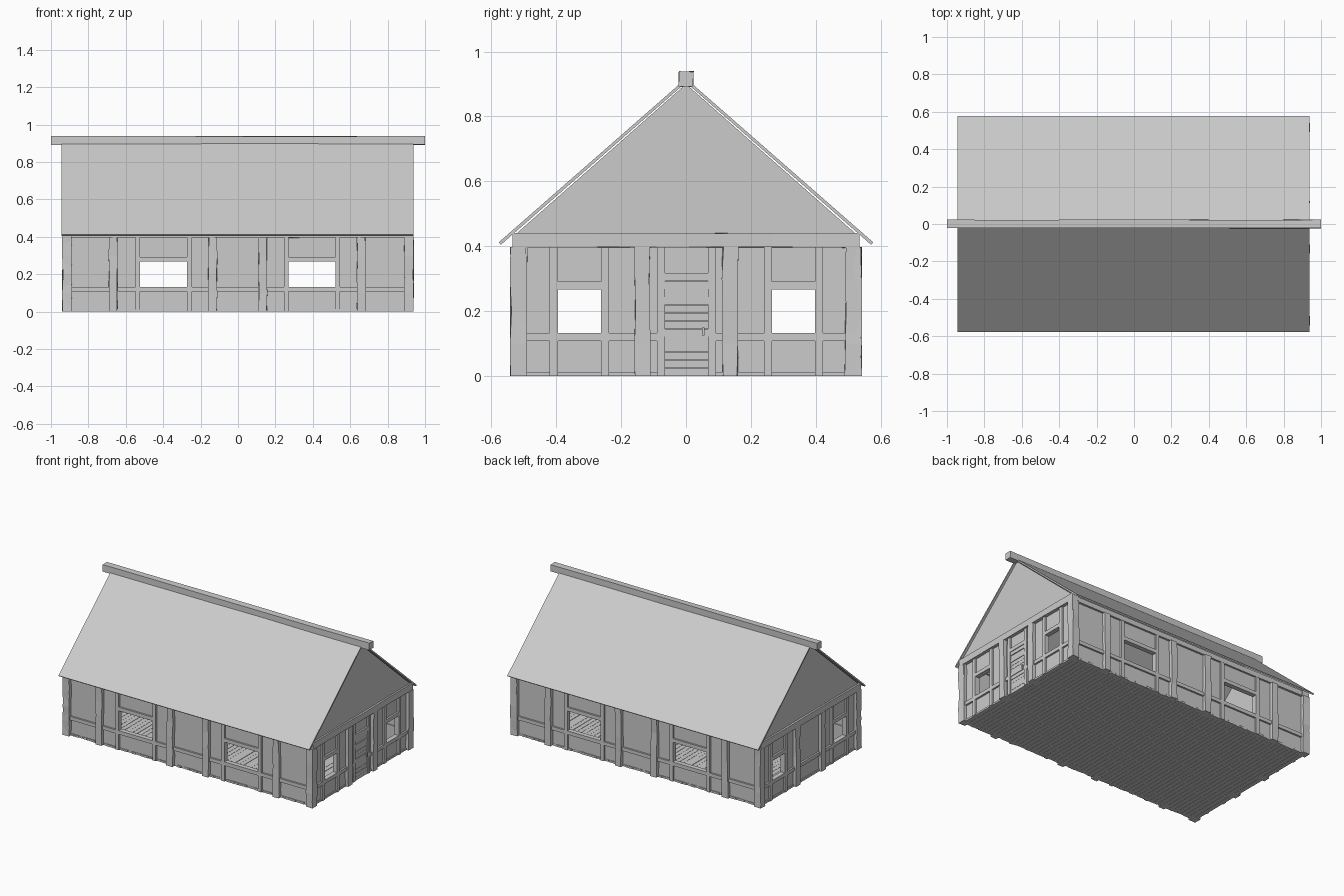
import bpy, bmesh, random
from mathutils import Matrix, Vector

if "Cube" in bpy.data.objects:
    bpy.data.objects.remove(bpy.data.objects["Cube"])

random.seed(4)
HX, HY, TOP = 0.938, 0.54, 0.398      # wall half extents and wall height


class Part:
    """Collects boxes and prisms into one named mesh object."""
    def __init__(self, name):
        self.name, self.bm = name, bmesh.new()

    def box(self, x, y, z, wobble=0.0, axis=2, cuts=4):
        lo = Vector((min(x), min(y), min(z)))
        hi = Vector((max(x), max(y), max(z)))
        size = hi - lo
        m = Matrix.Translation((lo + hi) / 2) @ Matrix.Diagonal((*size, 1))
        tmp = bmesh.new()
        bmesh.ops.create_cube(tmp, size=1, matrix=m)
        if wobble:                     # hand-hewn timber
            no = Vector((0, 0, 0))
            no[axis] = 1
            for i in range(1, cuts):
                co = lo + size * (i / cuts)
                bmesh.ops.bisect_plane(tmp, geom=tmp.verts[:] + tmp.edges[:] + tmp.faces[:],
                                       plane_co=co, plane_no=no)
            for v in tmp.verts:
                for k in range(3):
                    if k != axis:
                        v.co[k] += random.uniform(-wobble, wobble)
        self.merge(tmp)

    def prism(self, profile, x0, x1):
        """Extrude a (y, z) profile along x."""
        tmp = bmesh.new()
        f = tmp.faces.new([tmp.verts.new((x0, y, z)) for y, z in profile])
        r = bmesh.ops.extrude_face_region(tmp, geom=[f])
        verts = [v for v in r["geom"] if isinstance(v, bmesh.types.BMVert)]
        bmesh.ops.translate(tmp, verts=verts, vec=(x1 - x0, 0, 0))
        bmesh.ops.recalc_face_normals(tmp, faces=tmp.faces[:])
        self.merge(tmp)

    def merge(self, tmp):
        me = bpy.data.meshes.new("tmp")
        tmp.to_mesh(me)
        tmp.free()
        self.bm.from_mesh(me)
        bpy.data.meshes.remove(me)

    def finish(self):
        me = bpy.data.meshes.new(self.name)
        self.bm.to_mesh(me)
        self.bm.free()
        bpy.context.collection.objects.link(bpy.data.objects.new(self.name, me))


def wall(name, place, posts, windows, door=False):
    """Timber-framed wall; place(u, depth) gives the x and y ranges."""
    main, frame, panel = Part(name + "_posts"), Part(name + "_frame"), Part(name + "_panels")

    def add(part, u0, u1, z0, z1, d0, d1, w=0.0):
        x, y = place((u0, u1), (d0, d1))
        part.box(x, y, (z0, z1), w)

    def rail(u0, u1, z0, z1):
        add(frame, u0, u1, z0, z1, 0.010, 0.042)

    def infill(u0, u1, z0=0.0, z1=TOP):
        add(panel, u0, u1, z0, z1, 0.022, 0.036)

    # main posts
    for a, b in posts:
        add(main, a, b, 0, TOP, 0, 0.048, 0.003)
    # bays between the posts
    for (_, a), (b, _) in zip(posts, posts[1:]):
        hole = next((w for w in windows if a < w[0] < b), None)
        if hole:
            l, r = hole
            rail(l - 0.025, l, 0, TOP)
            rail(r, r + 0.025, 0, TOP)
            rail(l, r, 0.108, 0.133)
            rail(l, r, 0.267, 0.292)
            infill(l, r, 0, 0.12)
            infill(l, r, 0.28, TOP)
            sides = [(a, l - 0.025), (r + 0.025, b)]
        elif door:
            rail(-0.09, -0.065, 0, TOP)
            rail(0.068, 0.092, 0, TOP)
            rail(-0.065, 0.068, 0.293, 0.318)
            infill(-0.065, 0.068, 0.3, TOP)
            sides = [(a, -0.09), (0.092, b)]
        else:
            sides = [(a, b)]
        for u0, u1 in sides:
            rail(u0, u1, 0.108, 0.132)
            infill(u0, u1)
    for p in (main, frame, panel):
        p.finish()


long_posts = [(-0.938, -0.89), (-0.69, -0.645), (-0.157, -0.113),
              (0.11, 0.155), (0.637, 0.682), (0.89, 0.938)]
end_posts = [(-0.54, -0.492), (-0.157, -0.112), (0.113, 0.16), (0.495, 0.54)]
long_win = [(-0.524, -0.272), (0.27, 0.52)]
end_win = [(-0.395, -0.262), (0.265, 0.398)]

# four walls
for s, name in ((-1, "front_wall"), (1, "back_wall")):
    wall(name, lambda u, d: (u, [s * (HY - k) for k in d]), long_posts, long_win)
for s, name in ((1, "right_wall"), (-1, "left_wall")):
    wall(name, lambda u, d: ([s * (HX - k) for k in d], u),
         end_posts, end_win, door=(s == 1))

# plank door with handle
door = Part("door_planks")
n = 12
for i in range(n):
    out = HX - 0.016 + random.uniform(-0.003, 0.003)
    door.box((HX - 0.036, out), (-0.065, 0.068), (0.293 * i / n, 0.293 * (i + 1) / n - 0.001))
door.finish()
handle = Part("door_handle")
handle.box((HX - 0.02, HX - 0.004), (0.05, 0.057), (0.125, 0.15))
handle.finish()

# floor planks
floor = Part("floor_planks")
n = 60
w = 2 * (HX - 0.015) / n
for i in range(n):
    x = -HX + 0.015 + i * w
    e = HY - 0.018 + random.uniform(-0.003, 0.003)
    floor.box((x, x + w - 0.0015), (-e, e), (0.0, 0.012 + random.uniform(0, 0.002)))
floor.finish()

# beams on top of the walls
beams = Part("wall_beams")
for s in (-1, 1):
    beams.box((s * HX, s * (HX - 0.05)), (-0.535, 0.535), (0.396, 0.44), 0.0015, axis=1)
    beams.box((-HX + 0.05, HX - 0.05), (s * 0.532, s * 0.492), (0.396, 0.43), 0.0015, axis=0)
beams.finish()

# gable ends
gables = Part("gables")
for s in (-1, 1):
    gables.prism([(-0.525, 0.437), (0.525, 0.437), (0, 0.9)], s * (HX - 0.012), s * (HX - 0.03))
gables.finish()

# roof slopes
roof = Part("roof_slopes")
for s in (-1, 1):
    roof.prism([(s * 0.577, 0.412), (s * 0.0, 0.917), (s * 0.0, 0.905), (s * 0.570, 0.405)],
               -0.944, 0.938)
roof.finish()

# ridge beam
ridge = Part("ridge_beam")
ridge.box((-1, 1), (-0.022, 0.022), (0.892, 0.938), 0.002, axis=0, cuts=5)
ridge.finish()
